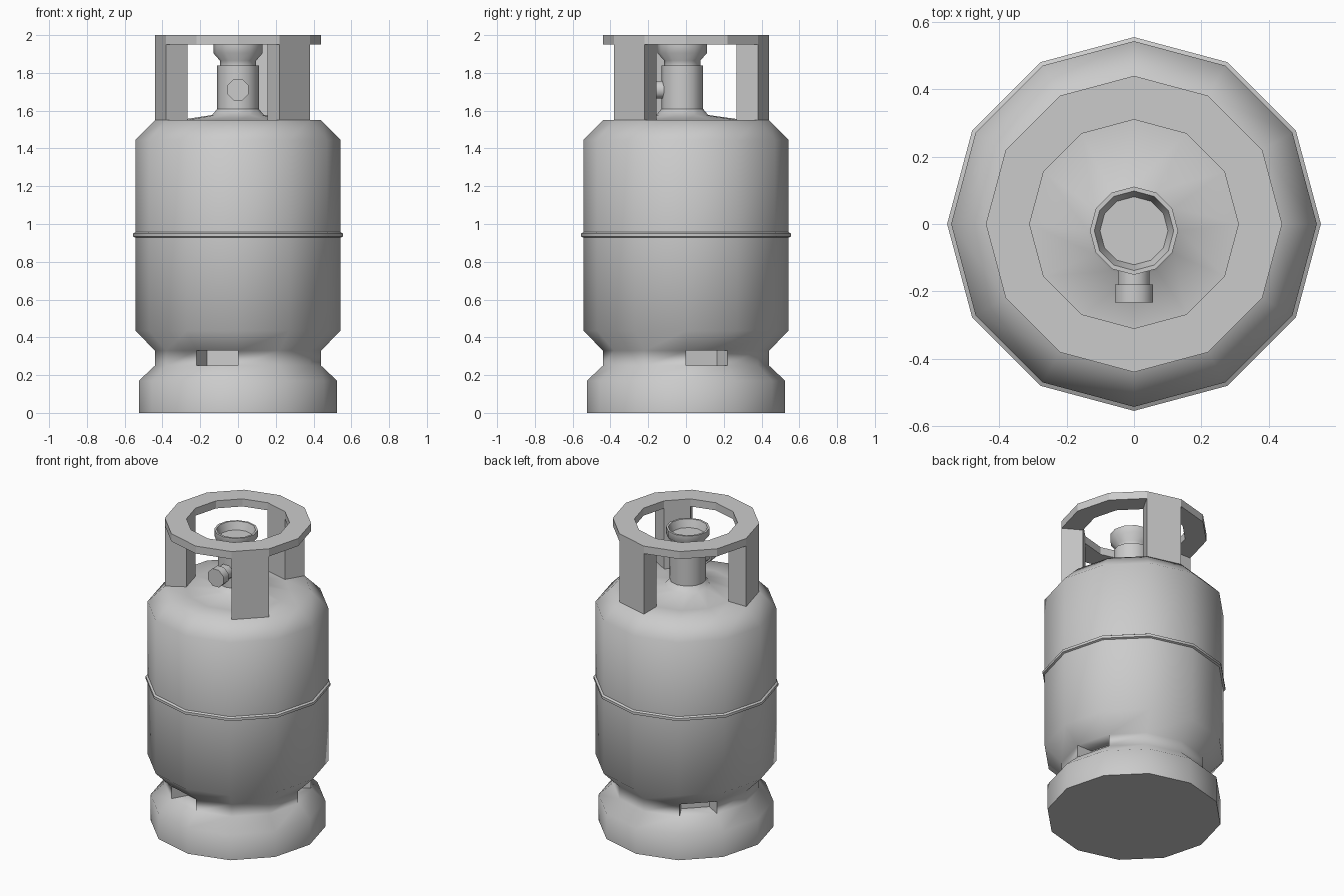
import bpy, bmesh, math

if "Cube" in bpy.data.objects:
    bpy.data.objects.remove(bpy.data.objects["Cube"])

SIDES = 12


def lathe(rings, sides=SIDES, closed=False, cap_start=False, cap_end=False):
    """Revolve (radius, z, y offset) rings; closed joins last ring to first."""
    bm = bmesh.new()
    loops = []
    for r, z, cy in rings:
        loops.append([bm.verts.new((r * math.cos(2 * math.pi * i / sides),
                                    cy + r * math.sin(2 * math.pi * i / sides), z))
                      for i in range(sides)])
    pairs = list(zip(loops, loops[1:]))
    if closed:
        pairs.append((loops[-1], loops[0]))
    for a, b in pairs:
        for i in range(sides):
            j = (i + 1) % sides
            bm.faces.new((a[i], a[j], b[j], b[i]))
    if cap_start:
        bm.faces.new(loops[0][::-1])
    if cap_end:
        bm.faces.new(loops[-1])
    bm.normal_update()
    return bm


def facets(bm, z0, z1, segments):
    """Faces whose centre lies between z0 and z1 on the given 30 degree segments."""
    found = []
    for f in bm.faces:
        c = f.calc_center_median()
        seg = int((math.degrees(math.atan2(c.y, c.x)) % 360) // 30)
        if z0 < c.z < z1 and seg in segments:
            found.append(f)
    return found


def finish(name, bm, angle=50):
    mesh = bpy.data.meshes.new(name)
    bm.to_mesh(mesh)
    bm.free()
    ob = bpy.data.objects.new(name, mesh)
    bpy.context.collection.objects.link(ob)
    bpy.ops.object.select_all(action='DESELECT')
    ob.select_set(True)
    bpy.context.view_layer.objects.active = ob
    bpy.ops.object.shade_smooth_by_angle(angle=math.radians(angle))
    return ob


# Tank body: foot, waist, cylinder with weld ridge, shoulder and domed top
V = -0.02  # valve centre in y
body = lathe([(0.525, 0, 0), (0.525, 0.17, 0), (0.44, 0.25, 0), (0.44, 0.33, 0),
              (0.543, 0.435, 0), (0.543, 0.928, 0), (0.555, 0.933, 0),
              (0.555, 0.95, 0), (0.543, 0.957, 0), (0.543, 1.445, 0),
              (0.44, 1.55, 0), (0.31, 1.55, 0), (0.137, 1.577, V), (0.11, 1.61, V)],
             cap_start=True)
# Three recessed slots around the waist
slots = facets(body, 0.26, 0.32, (0, 4, 8))
res = bmesh.ops.extrude_discrete_faces(body, faces=slots)
for f in res['faces']:
    for v in f.verts:
        v.co.x *= 0.75
        v.co.y *= 0.75
finish("tank_body", body)

# Collar ring with three posts pulled down from its underside
collar = lathe([(0.31, 1.95, 0), (0.44, 1.95, 0), (0.44, 2.0, 0), (0.31, 2.0, 0)],
               closed=True)
under = [f for f in facets(collar, 1.94, 1.96, (2, 6, 10))]
res = bmesh.ops.extrude_discrete_faces(collar, faces=under)
for f in res['faces']:
    for v in f.verts:
        v.co.z = 1.55
bmesh.ops.recalc_face_normals(collar, faces=collar.faces)
finish("collar", collar, 29)

# Valve stem and open cup
valve = lathe([(0.11, 1.61, V), (0.11, 1.84, V), (0.096, 1.84, V), (0.096, 1.865, V),
               (0.131, 1.905, V), (0.131, 1.95, V), (0.118, 1.95, V),
               (0.101, 1.90, V)], cap_end=True)
finish("valve", valve)

# Side outlet: narrow stub with a wider cap, turned to face the front
outlet = lathe([(0.05, 0.08, 0), (0.05, 0.16, 0), (0.061, 0.16, 0), (0.061, 0.213, 0)],
               sides=8, cap_start=True, cap_end=True)
ob = finish("valve_outlet", outlet)
ob.rotation_euler = (math.pi / 2, math.radians(22.5), 0)
ob.location = (0, V, 1.71)
